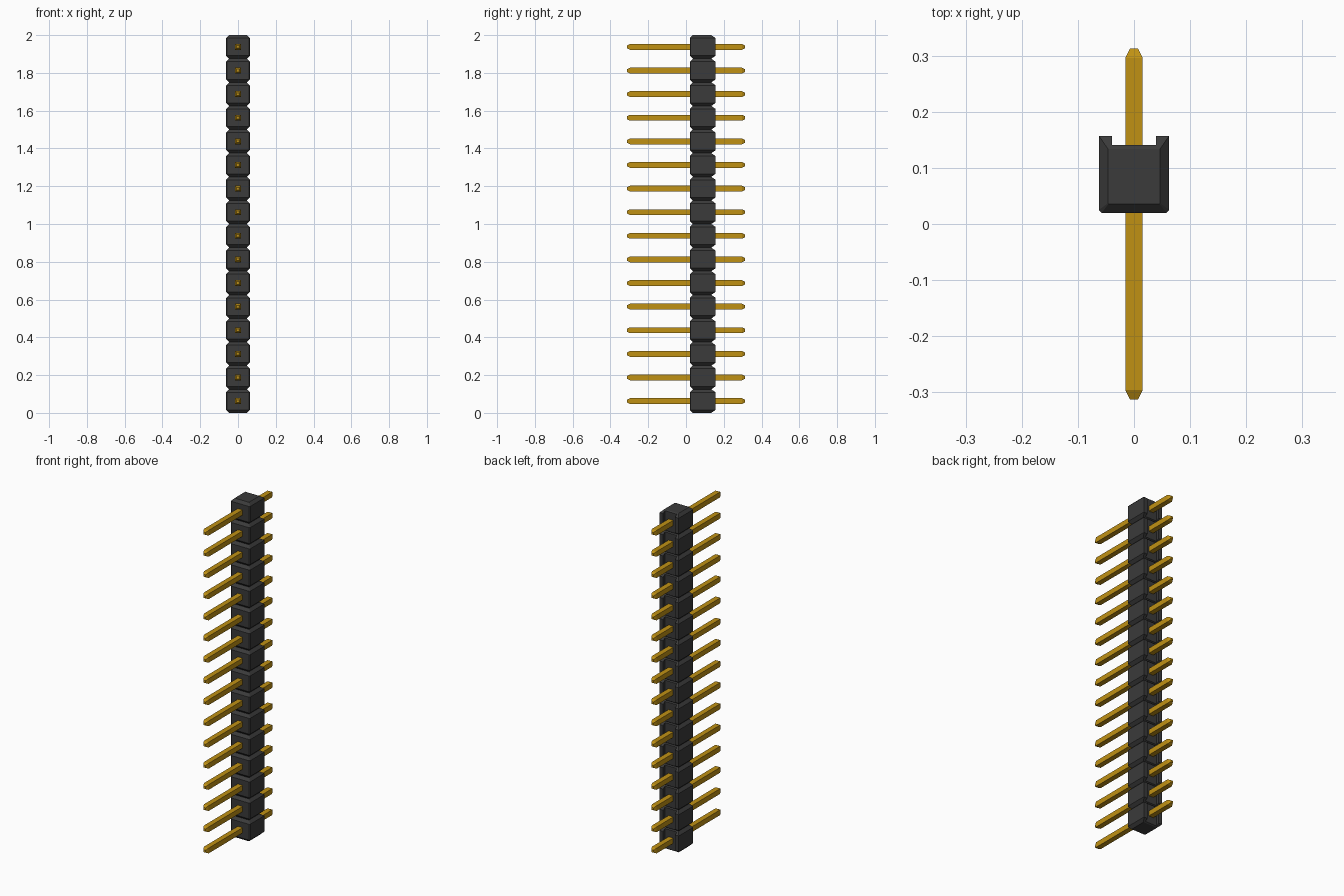
import bpy, bmesh

if "Cube" in bpy.data.objects:
    bpy.data.objects.remove(bpy.data.objects["Cube"], do_unlink=True)

COUNT = 16
PITCH = 2 / COUNT
HALF = PITCH / 2          # half width of the housing
CHAMFER = 0.016
FRONT, BACK = 0.02, 0.157
PIN = 0.0155              # half thickness of a pin
PIN_END = 0.313


def material(name, colour):
    mat = bpy.data.materials.new(name)
    mat.use_nodes = True
    mat.diffuse_color = (*colour, 1)
    mat.node_tree.nodes["Principled BSDF"].inputs["Base Color"].default_value = (*colour, 1)
    return mat


def loft(name, rings, mat):
    """Join equal-length rings of points into a closed solid."""
    bm = bmesh.new()
    loops = [[bm.verts.new(p) for p in ring] for ring in rings]
    for low, high in zip(loops, loops[1:]):
        for i in range(len(low)):
            j = (i + 1) % len(low)
            bm.faces.new((low[i], low[j], high[j], high[i]))
    bm.faces.new(loops[0][::-1])
    bm.faces.new(loops[-1])
    bmesh.ops.recalc_face_normals(bm, faces=bm.faces)
    mesh = bpy.data.meshes.new(name)
    bm.to_mesh(mesh)
    bm.free()
    mesh.materials.append(mat)
    obj = bpy.data.objects.new(name, mesh)
    bpy.context.collection.objects.link(obj)
    return obj


def housing_ring(z, x, front, back, corner=0.005):
    """Rectangle with small cut front corners."""
    return [(x, back, z), (-x, back, z), (-x, front + corner, z),
            (-x + corner, front, z), (x - corner, front, z), (x, front + corner, z)]


def pin_ring(y, z, r):
    return [(-r, y, z - r), (r, y, z - r), (r, y, z + r), (-r, y, z + r)]


black = material("black plastic", (0.043, 0.043, 0.043))
gold = material("gold metal", (0.53, 0.285, 0.007))

# Housing: a stack of chamfered blocks joined at narrow necks
neck = (HALF - CHAMFER, FRONT + CHAMFER, BACK - 0.023, 0.001)
full = (HALF, FRONT, BACK)
rings = [housing_ring(0, *neck)]
for i in range(COUNT):
    z = i * PITCH
    rings += [housing_ring(z + CHAMFER, *full),
              housing_ring(z + PITCH - CHAMFER, *full),
              housing_ring(z + PITCH, *neck)]
housing = loft("housing", rings, black)

# Channel down the back of the housing
gx, gy = 0.039, 0.141
cutter = loft("channel_cutter",
              [[(-gx, gy, z), (gx, gy, z), (gx, 0.2, z), (-gx, 0.2, z)] for z in (-0.1, 2.1)],
              black)
cutter.hide_render = True
cut = housing.modifiers.new("channel", "BOOLEAN")
cut.operation = "DIFFERENCE"
cut.solver = "EXACT"
cut.object = cutter
bpy.context.view_layer.update()
evaluated = housing.evaluated_get(bpy.context.evaluated_depsgraph_get())
cut_mesh = bpy.data.meshes.new_from_object(evaluated)
housing.modifiers.clear()
housing.data = cut_mesh
bpy.data.objects.remove(cutter, do_unlink=True)

# Pins: square bars with tapered ends
for i in range(COUNT):
    z = (i + 0.5) * PITCH
    stations = [(-PIN_END, 0.007), (-PIN_END + 0.017, PIN),
                (PIN_END - 0.017, PIN), (PIN_END, 0.007)]
    loft(f"pin_{i + 1}", [pin_ring(y, z, r) for y, r in stations], gold)
